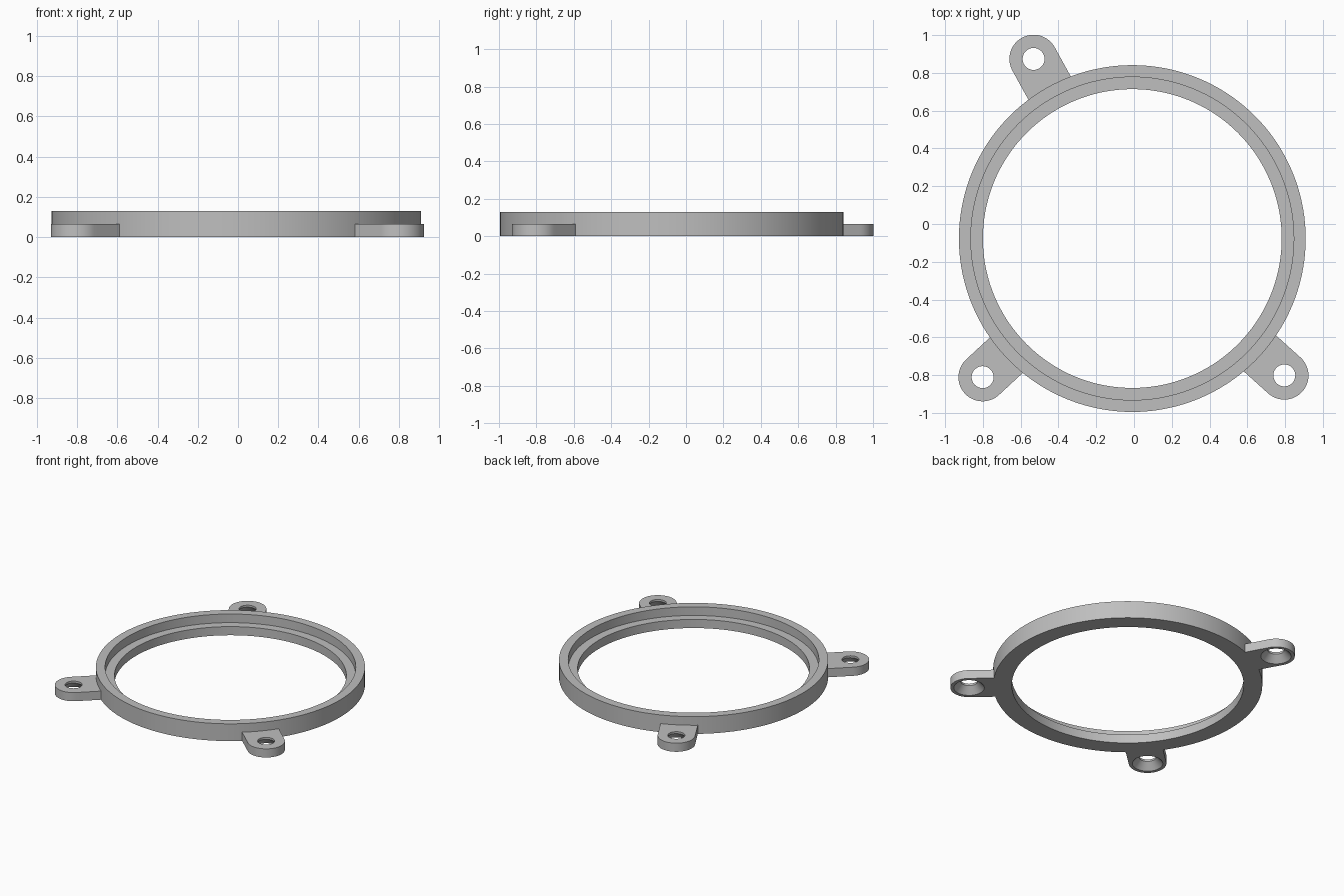
import bpy, bmesh, math
from mathutils import Vector, Matrix

cube = bpy.data.objects.get("Cube")
if cube:
    bpy.data.objects.remove(cube, do_unlink=True)

CENTER = Vector((-0.009, -0.077, 0))
RING_R, RIM_R, BORE_R = 0.918, 0.855, 0.791
RING_H, LUG_H = 0.13, 0.065
LUG_R, HOLE_R, SINK_R = 0.128, 0.058, 0.104

grey = bpy.data.materials.new("plain grey")
grey.use_nodes = True
grey.diffuse_color = (0.52, 0.52, 0.52, 1)
grey.node_tree.nodes["Principled BSDF"].inputs["Base Color"].default_value = grey.diffuse_color


def make_part(name, loops, matrix):
    """Join matching closed loops, the last back to the first, into a solid."""
    bm = bmesh.new()
    rows = [[bm.verts.new(p) for p in loop] for loop in loops]
    count = len(rows[0])
    for k, row in enumerate(rows):
        nxt = rows[(k + 1) % len(rows)]
        for i in range(count):
            j = (i + 1) % count
            bm.faces.new((row[i], row[j], nxt[j], nxt[i]))
    bmesh.ops.recalc_face_normals(bm, faces=bm.faces)
    mesh = bpy.data.meshes.new(name)
    bm.to_mesh(mesh)
    bm.free()
    mesh.materials.append(grey)
    obj = bpy.data.objects.new(name, mesh)
    bpy.context.collection.objects.link(obj)
    obj.matrix_world = matrix
    bpy.ops.object.select_all(action='DESELECT')
    obj.select_set(True)
    bpy.context.view_layer.objects.active = obj
    bpy.ops.object.shade_smooth_by_angle(angle=math.radians(30))
    return obj


def polar(r, a, z=0):
    return Vector((r * math.cos(a), r * math.sin(a), z))


# Ring with a stepped inner ledge
profile = [(RING_R, 0), (RING_R, RING_H), (RIM_R, RING_H),
           (RIM_R, LUG_H), (BORE_R, LUG_H), (BORE_R, 0)]
SEG = 144
make_part("stepped_ring",
          [[polar(r, math.tau * i / SEG, z) for i in range(SEG)] for r, z in profile],
          Matrix.Translation(CENTER))


# Mounting lug: rounded tab with a hole countersunk from below
def make_lug(name, angle, distance):
    reach = RING_R - 0.004
    half = math.asin(LUG_R / reach)
    root = reach * math.cos(half) - distance
    n = 8
    outline = [polar(LUG_R, math.pi * (i / 32 - 0.5)) for i in range(33)]
    outline += [Vector((root * i / n, LUG_R, 0)) for i in range(1, n)]
    outline += [polar(reach, half * (1 - 2 * i / n)) - Vector((distance, 0, 0))
                for i in range(n + 1)]
    outline += [Vector((root * (1 - i / n), -LUG_R, 0)) for i in range(1, n)]

    def edge(z):
        return [p + Vector((0, 0, z)) for p in outline]

    def hole(r, z):
        return [p.normalized() * r + Vector((0, 0, z)) for p in outline]

    loops = [edge(0), edge(LUG_H), hole(HOLE_R, LUG_H),
             hole(HOLE_R, LUG_H - 0.015), hole(SINK_R, 0)]
    spot = CENTER + polar(distance, angle)
    make_part(name, loops, Matrix.Translation(spot) @ Matrix.Rotation(angle, 4, 'Z'))


for name, degrees, distance in (("back_right_lug", 118.8, 1.085),
                                ("front_right_lug", 222.8, 1.08),
                                ("front_left_lug", 318, 1.083)):
    make_lug(name, math.radians(degrees), distance)
